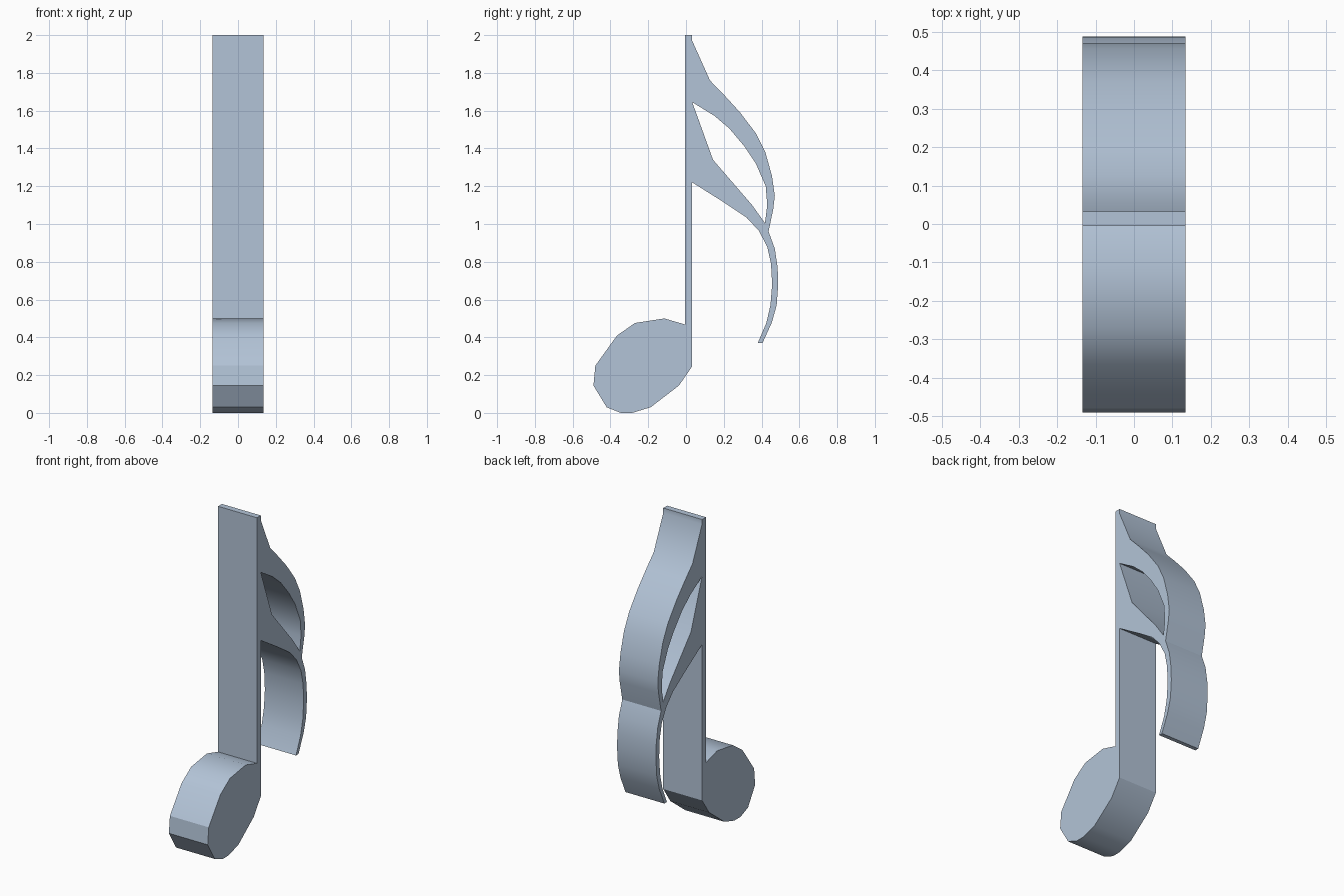
import bpy
import bmesh
from math import radians

cube = bpy.data.objects.get("Cube")
if cube:
    bpy.data.objects.remove(cube, do_unlink=True)

HALF_WIDTH = 0.134
STEM_FRONT, STEM_BACK = -0.005, 0.033

# Colour
steel = bpy.data.materials.new("pale steel blue")
steel.use_nodes = True
colour = (0.45, 0.55, 0.68, 1)
steel.diffuse_color = colour
steel.node_tree.nodes["Principled BSDF"].inputs["Base Color"].default_value = colour

# Side profile as (y, z) runs, followed clockwise from the stem top
stem_top = [(STEM_FRONT, 2), (STEM_BACK, 2), (STEM_BACK, 1.97)]
upper_flag_outer = [(.127, 1.76), (.2, 1.685), (.285, 1.592), (.37, 1.48), (.42, 1.38),
                    (.455, 1.255), (.47, 1.15), (.462, 1.08), (.437, .96)]
lower_flag_outer = [(.47, .87), (.485, .77), (.488, .68), (.48, .57), (.455, .48), (.405, .37)]
lower_flag_inner = [(.38, .37), (.425, .475), (.447, .57), (.456, .68), (.45, .79),
                    (.43, .88), (.385, .965), (.32, 1.035), (.2, 1.115), (STEM_BACK, 1.22)]
note_head = [(STEM_BACK, .247), (-.037, .145), (-.187, .03), (-.285, 0), (-.345, 0),
             (-.42, .03), (-.49, .145), (-.48, .25), (-.365, .41), (-.27, .476),
             (-.115, .5), (STEM_FRONT, .468)]

# Opening between the two flags
flag_gap = [(STEM_BACK, 1.645), (.143, 1.34), (.35, 1.1), (.418, 1.005), (.43, 1.1),
            (.422, 1.2), (.37, 1.32), (.31, 1.41), (.23, 1.505), (.15, 1.573)]


def extrude_profile(name, loops, half_width, material):
    """Fill closed loops (later ones cut holes) and extrude them along x."""
    curve = bpy.data.curves.new(name + " profile", "CURVE")
    curve.dimensions = "2D"
    curve.fill_mode = "BOTH"
    curve.extrude = half_width
    for loop in loops:
        spline = curve.splines.new("POLY")
        spline.points.add(len(loop) - 1)
        for point, (y, z) in zip(spline.points, loop):
            point.co = (y, z, 0, 1)
        spline.use_cyclic_u = True
    helper = bpy.data.objects.new(name + " helper", curve)
    bpy.context.collection.objects.link(helper)
    depsgraph = bpy.context.evaluated_depsgraph_get()
    mesh = bpy.data.meshes.new_from_object(helper.evaluated_get(depsgraph))
    bpy.data.objects.remove(helper, do_unlink=True)

    # Weld caps to walls
    bm = bmesh.new()
    bm.from_mesh(mesh)
    bmesh.ops.remove_doubles(bm, verts=bm.verts, dist=0.0005)
    bmesh.ops.recalc_face_normals(bm, faces=bm.faces)
    bm.to_mesh(mesh)
    bm.free()

    mesh.materials.clear()
    mesh.materials.append(material)
    obj = bpy.data.objects.new(name, mesh)
    obj.rotation_euler = (radians(90), 0, radians(90))
    bpy.context.collection.objects.link(obj)
    return obj


outline = stem_top + upper_flag_outer + lower_flag_outer + lower_flag_inner + note_head
note = extrude_profile("sixteenth_note", [outline, flag_gap], HALF_WIDTH, steel)

# Soft curved walls, crisp caps and corners
bpy.ops.object.select_all(action="DESELECT")
note.select_set(True)
bpy.context.view_layer.objects.active = note
bpy.ops.object.shade_smooth_by_angle(angle=radians(30))
